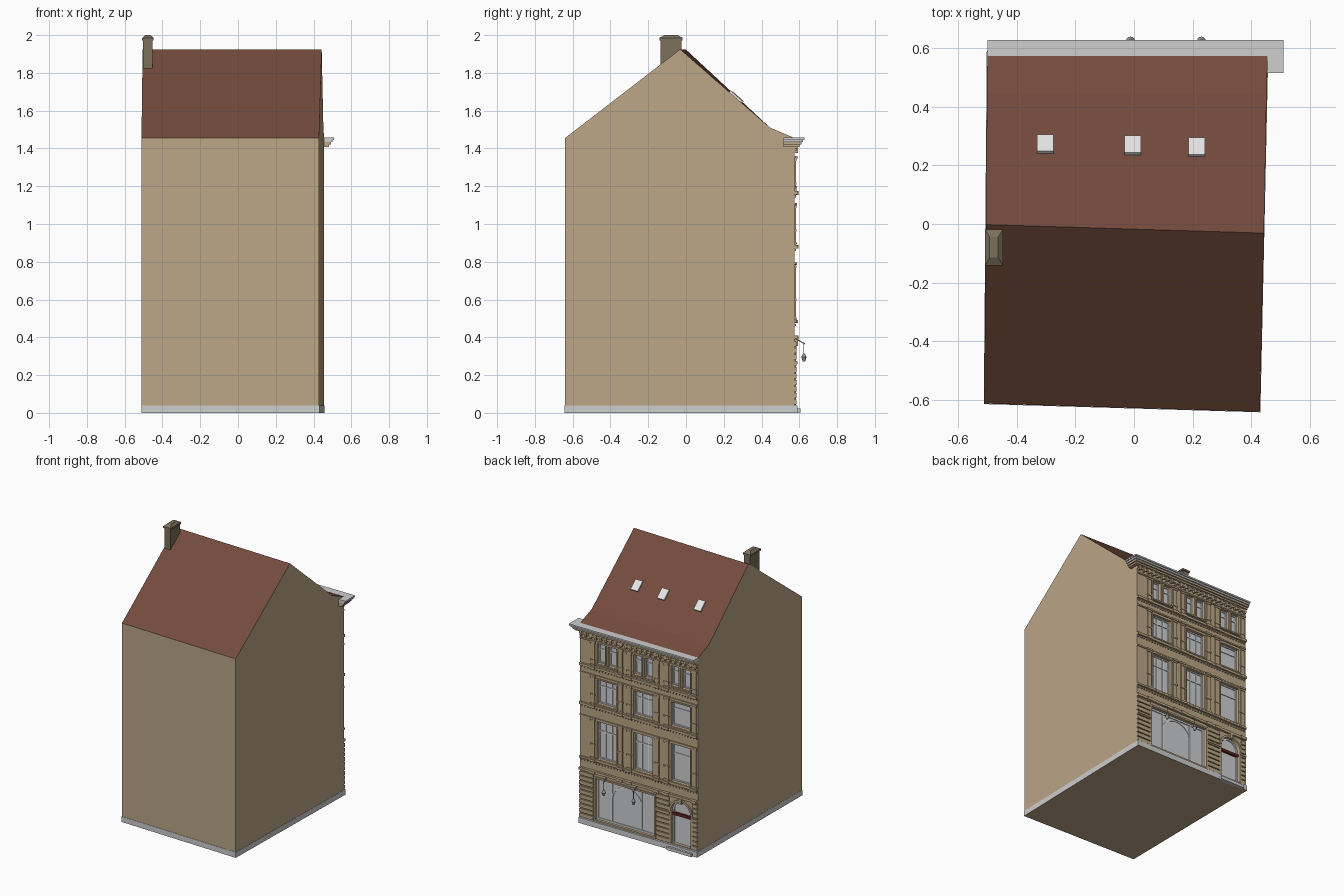
import bpy, bmesh, math
from mathutils import Vector, Matrix

if "Cube" in bpy.data.objects:
    bpy.data.objects.remove(bpy.data.objects["Cube"])


def mat(name, r, g, b):
    m = bpy.data.materials.new(name)
    m.diffuse_color = (r, g, b, 1)
    m.use_nodes = True
    m.node_tree.nodes["Principled BSDF"].inputs["Base Color"].default_value = m.diffuse_color
    return m


TAN = mat("tan stone", 0.50, 0.385, 0.24)
ROOF = mat("red brown tile", 0.175, 0.07, 0.046)
GREY = mat("pale grey", 0.62, 0.62, 0.62)
WHITE = mat("white paint", 0.78, 0.78, 0.78)
GLASS = mat("pale glass", 0.62, 0.63, 0.65)
BRICK = mat("chimney stone", 0.20, 0.16, 0.105)
RED = mat("dark red", 0.13, 0.015, 0.012)
IRON = mat("lamp grey", 0.30, 0.30, 0.30)

FY = 0.575          # facade plane
DEEP = 0.548        # bottom of window recesses


class Part:
    """Collects boxes and prisms into one named object."""
    def __init__(self, name, *mats):
        self.name, self.mats, self.bm = name, mats, bmesh.new()

    def loft(self, a, b):
        va = [self.bm.verts.new(p) for p in a]
        vb = [self.bm.verts.new(p) for p in b]
        faces = [self.bm.faces.new(va), self.bm.faces.new(vb[::-1])]
        n = len(va)
        for i in range(n):
            j = (i + 1) % n
            faces.append(self.bm.faces.new((va[j], va[i], vb[i], vb[j])))
        return faces

    def prism(self, pts, y0, y1):
        return self.loft([(x, y0, z) for x, z in pts], [(x, y1, z) for x, z in pts])

    def box(self, x0, x1, y0, y1, z0, z1):
        return self.prism([(x0, z0), (x1, z0), (x1, z1), (x0, z1)], y0, y1)

    def frame(self, x0, x1, z0, z1, w, y0, y1):
        self.box(x0, x0 + w, y0, y1, z0, z1)
        self.box(x1 - w, x1, y0, y1, z0, z1)
        self.box(x0 + w, x1 - w, y0, y1, z0, z0 + w)
        self.box(x0 + w, x1 - w, y0, y1, z1 - w, z1)

    def finish(self):
        bmesh.ops.recalc_face_normals(self.bm, faces=self.bm.faces[:])
        me = bpy.data.meshes.new(self.name)
        self.bm.to_mesh(me)
        self.bm.free()
        for m in self.mats:
            me.materials.append(m)
        ob = bpy.data.objects.new(self.name, me)
        bpy.context.collection.objects.link(ob)
        return ob


def arc(cx, cz, rx, rz, n=14):
    return [(cx + rx * math.cos(math.pi * i / n), cz + rz * math.sin(math.pi * i / n)) for i in range(n + 1)]


def arch_ring(part, cx, cz, rx, rz, w, y0, y1):
    outer, inner = arc(cx, cz, rx + w, rz + w), arc(cx, cz, rx, rz)
    for i in range(len(outer) - 1):
        part.prism([outer[i], outer[i + 1], inner[i + 1], inner[i]], y0, y1)


# Openings: (x0, x1, z0, z1, mullions, transom)
COLS = [0.237, -0.058, -0.36]
HW = 0.077
openings = []
for i, c in enumerate(COLS):
    m = 2 if i < 2 else 0
    openings.append((c - HW, c + HW, 0.50, 0.775, m, 0.70))
    openings.append((c - HW, c + HW, 0.905, 1.08, m, 1.03))
    for s in (-1, 1):
        openings.append((c + s * 0.045 - 0.032, c + s * 0.045 + 0.032, 1.20, 1.345, 0, 1.30))
SHOP = (-0.15, 0.33, 0.05, 0.355)
DX, DR, DZ = -0.365, 0.08, 0.285
door_shape = [(DX - DR, 0.045), (DX + DR, 0.045)] + arc(DX, DZ, DR, DR)

# Main body with roof, slightly skewed plan
body = Part("house_body", TAN, ROOF)
left = [(-0.511, -0.612, 0.04), (-0.511, -0.612, 1.455), (-0.505, -0.002, 1.925),
        (-0.501, 0.445, 1.51), (-0.50, FY, 1.455), (-0.50, FY, 0.04)]
right = [(0.429, -0.64, 0.04), (0.429, -0.64, 1.455), (0.443, -0.031, 1.925),
         (0.452, 0.445, 1.51), (0.456, FY, 1.455), (0.456, FY, 0.04)]
body.loft(left, right)
bmesh.ops.recalc_face_normals(body.bm, faces=body.bm.faces[:])
for f in body.bm.faces:
    f.material_index = 1 if f.normal.z > 0.3 else 0
body = body.finish()

cut = Part("opening_cutter", TAN)
for x0, x1, z0, z1, _, _ in openings:
    cut.box(x0, x1, DEEP, 0.7, z0, z1)
cut.box(SHOP[0], SHOP[1], DEEP, 0.7, SHOP[2], SHOP[3])
cut.prism(door_shape, DEEP, 0.7)
cut = cut.finish()
cut.hide_render = True
mod = body.modifiers.new("openings", "BOOLEAN")
mod.object, mod.operation, mod.solver = cut, "DIFFERENCE", "EXACT"
bpy.context.view_layer.objects.active = body
bpy.ops.object.modifier_apply(modifier=mod.name)
bpy.data.objects.remove(cut)

# Plinth, with stone underside inside a pale rim
pl = Part("plinth", GREY, TAN)
foot = [(-0.512, -0.614), (0.431, -0.642), (0.458, 0.59), (-0.502, 0.59)]
fs = pl.loft([(x, y, 0) for x, y in foot], [(x, y, 0.04) for x, y in foot])
bmesh.ops.inset_region(pl.bm, faces=[fs[0]], thickness=0.022)
fs[0].material_index = 1
pl.finish()
step = Part("door_step", GREY)
step.box(DX - 0.1, DX + 0.1, 0.58, 0.605, 0, 0.022)
step.finish()

# Glass and window joinery
glass = Part("window_glass", GLASS)
joinery = Part("window_frames", WHITE)
Y0, Y1 = DEEP - 0.002, DEEP + 0.010
for x0, x1, z0, z1, m, t in openings:
    glass.box(x0, x1, Y0, DEEP + 0.003, z0, z1)
    joinery.frame(x0, x1, z0, z1, 0.008, Y0, Y1)
    joinery.box(x0 + 0.008, x1 - 0.008, Y0, Y1 - 0.001, t - 0.004, t + 0.004)
    for k in range(m):
        x = x0 + (x1 - x0) * (k + 1) / (m + 1)
        joinery.box(x - 0.004, x + 0.004, Y0, Y1 - 0.002, z0 + 0.008, z1 - 0.008)
# Shop window with elliptical centre arch
glass.box(SHOP[0], SHOP[1], Y0, DEEP + 0.003, SHOP[2], SHOP[3])
joinery.frame(*SHOP, 0.012, Y0, Y1)
for x in (-0.03, 0.21):
    joinery.box(x - 0.005, x + 0.005, Y0, Y1 - 0.001, 0.062, 0.343)
arch_ring(joinery, 0.09, 0.23, 0.115, 0.10, 0.008, Y0, Y1 - 0.002)
# Door with arched fanlight
glass.prism(door_shape, Y0, DEEP + 0.003)
arch_ring(joinery, DX, DZ, DR - 0.01, DR - 0.01, 0.01, Y0, Y1)
for s in (-1, 1):
    joinery.box(DX + s * 0.075 - 0.005, DX + s * 0.075 + 0.005, Y0, Y1, 0.045, DZ)
glass.finish()
joinery.finish()
tr = Part("door_transom", RED)
tr.box(DX - DR, DX + DR, Y0, DEEP + 0.018, 0.25, 0.27)
tr.finish()

# Rusticated ground floor piers
XL, XR = -0.50, 0.456
rust = Part("rusticated_piers", TAN)
for k in range(10):
    z = 0.045 + k * 0.034
    for a, b in ((0.345, XR), (-0.27, -0.165), (XL, -0.46)):
        rust.box(a, b, FY - 0.003, FY + 0.009, z, z + 0.027)
rust.finish()
arches = Part("door_archivolt", TAN)
arch_ring(arches, DX, DZ, DR, DR, 0.014, FY - 0.003, FY + 0.011)
arches.box(DX - 0.011, DX + 0.011, FY - 0.003, FY + 0.018, 0.355, 0.395)
for s in (-1, 1):
    arches.box(DX + s * 0.087 - 0.007, DX + s * 0.087 + 0.007, FY - 0.003, FY + 0.008, 0.045, DZ)
arches.frame(SHOP[0] - 0.012, SHOP[1] + 0.012, 0.042, 0.367, 0.012, FY - 0.003, FY + 0.008)
arches.finish()

# String courses, breaking forward over the pilasters
PIL = [c + s * 0.112 for c in COLS for s in (-1, 1)]
bands = Part("string_courses", TAN)
for z, h, out in ((0.40, 0.018, 0.015), (0.485, 0.013, 0.012), (0.79, 0.01, 0.007), (0.88, 0.017, 0.014),
                  (1.105, 0.01, 0.007), (1.165, 0.017, 0.014), (1.355, 0.01, 0.008), (1.395, 0.014, 0.012)):
    bands.box(XL, XR, FY - 0.003, FY + out, z - h / 2, z + h / 2)
    for x in PIL:
        bands.box(x - 0.024, x + 0.024, FY - 0.003, FY + out + 0.006, z - h / 2 - 0.002, z + h / 2 + 0.001)
for a, b in ((0.34, XR), (-0.275, -0.16), (XL, -0.455)):
    bands.box(a, b, FY - 0.003, FY + 0.014, 0.258, 0.272)
bands.finish()

# Pilasters with bases, mid bands and capitals
pil = Part("pilasters", TAN)
for x in PIL:
    for z0, z1, mid in ((0.49, 0.79, 0.60), (0.885, 1.105, 0.965), (1.17, 1.355, 1.215)):
        pil.box(x - 0.016, x + 0.016, FY - 0.003, FY + 0.007, z0, z1)
        for zz in (z0 + 0.012, mid, z1 - 0.015):
            pil.box(x - 0.020, x + 0.020, FY - 0.003, FY + 0.011, zz - 0.006, zz + 0.006)
pil.finish()

# Window surrounds and sills
sur = Part("window_surrounds", TAN)
for x0, x1, z0, z1, _, _ in openings:
    sur.frame(x0 - 0.010, x1 + 0.010, z0 - 0.010, z1 + 0.010, 0.010, FY - 0.003, FY + 0.005)
    sur.box(x0 - 0.012, x1 + 0.012, FY - 0.003, FY + 0.013, z0 - 0.012, z0 - 0.002)
sur.finish()

# Dentils under the main ledges, larger brackets under the cornice
dent = Part("dentils_and_brackets", TAN)
for z, n in ((0.465, 40), (0.862, 40), (1.147, 40)):
    for k in range(n):
        x = XL + 0.012 + (XR - XL - 0.024) * k / (n - 1)
        dent.box(x - 0.005, x + 0.005, FY - 0.003, FY + 0.007, z - 0.006, z + 0.006)
for k in range(24):
    x = XL + 0.015 + (XR - XL - 0.03) * k / 23
    dent.box(x - 0.007, x + 0.007, FY - 0.003, FY + 0.018, 1.375, 1.412)
dent.finish()

# Cornice with a return at the free end, and a pale metal gutter on top
for name, m, steps in (("cornice", TAN, ((1.408, 1.42, 0.025), (1.42, 1.434, 0.036))),
                       ("cornice_gutter", GREY, ((1.434, 1.446, 0.045), (1.446, 1.457, 0.053)))):
    c = Part(name, m)
    for z0, z1, o in steps:
        plan = [(XL, FY - 0.003), (XL, FY + o), (XR + o, FY + o), (XR + o, 0.515), (XR - 0.003, 0.515), (XR - 0.003, FY - 0.003)]
        c.loft([(x, y, z0) for x, y in plan], [(x, y, z1) for x, y in plan])
    c.finish()

# Skylights lying on the rear slope
sky = Part("skylights", WHITE)
for x, y in ((-0.303, 0.273), (-0.004, 0.268), (0.214, 0.262)):
    yr = -0.017 - 0.031 * x
    z = 1.925 + (1.51 - 1.925) * (y - yr) / (0.445 - yr)
    ang = math.atan2(1.51 - 1.925, 0.445 - yr)
    M = Matrix.Translation((x, y, z + 0.004)) @ Matrix.Rotation(ang, 4, "X") @ Matrix.Diagonal((0.057, 0.078, 0.012, 1))
    bmesh.ops.create_cube(sky.bm, size=1, matrix=M)
sky.finish()

# Chimney with stepped, sloped cap
ch = Part("chimney", BRICK)


def rect(x0, x1, y0, y1, z):
    return [(x0, y0, z), (x1, y0, z), (x1, y1, z), (x0, y1, z)]


ch.loft(rect(-0.502, -0.453, -0.135, -0.024, 1.80), rect(-0.502, -0.453, -0.135, -0.024, 1.975))
ch.loft(rect(-0.508, -0.447, -0.141, -0.018, 1.972), rect(-0.508, -0.447, -0.141, -0.018, 1.985))
ch.loft(rect(-0.508, -0.447, -0.141, -0.018, 1.985), rect(-0.492, -0.463, -0.115, -0.044, 2.0))
ch.finish()

# Hanging lamps over the shop window
lamp = Part("hanging_lamps", IRON)
for x in (-0.012, 0.23):
    lamp.loft([(x - 0.003, FY, 0.392), (x + 0.003, FY, 0.392), (x + 0.003, FY, 0.399), (x - 0.003, FY, 0.399)],
              [(x - 0.003, 0.63, 0.362), (x + 0.003, 0.63, 0.362), (x + 0.003, 0.63, 0.368), (x - 0.003, 0.63, 0.368)])
    lamp.box(x - 0.0015, x + 0.0015, 0.6225, 0.6255, 0.31, 0.368)
    for r1, r2, z, d in ((0.015, 0.004, 0.305, 0.02), (0.006, 0.014, 0.283, 0.024)):
        bmesh.ops.create_cone(lamp.bm, cap_ends=True, segments=12, radius1=r1, radius2=r2, depth=d,
                              matrix=Matrix.Translation((x, 0.624, z)))
lamp.finish()
